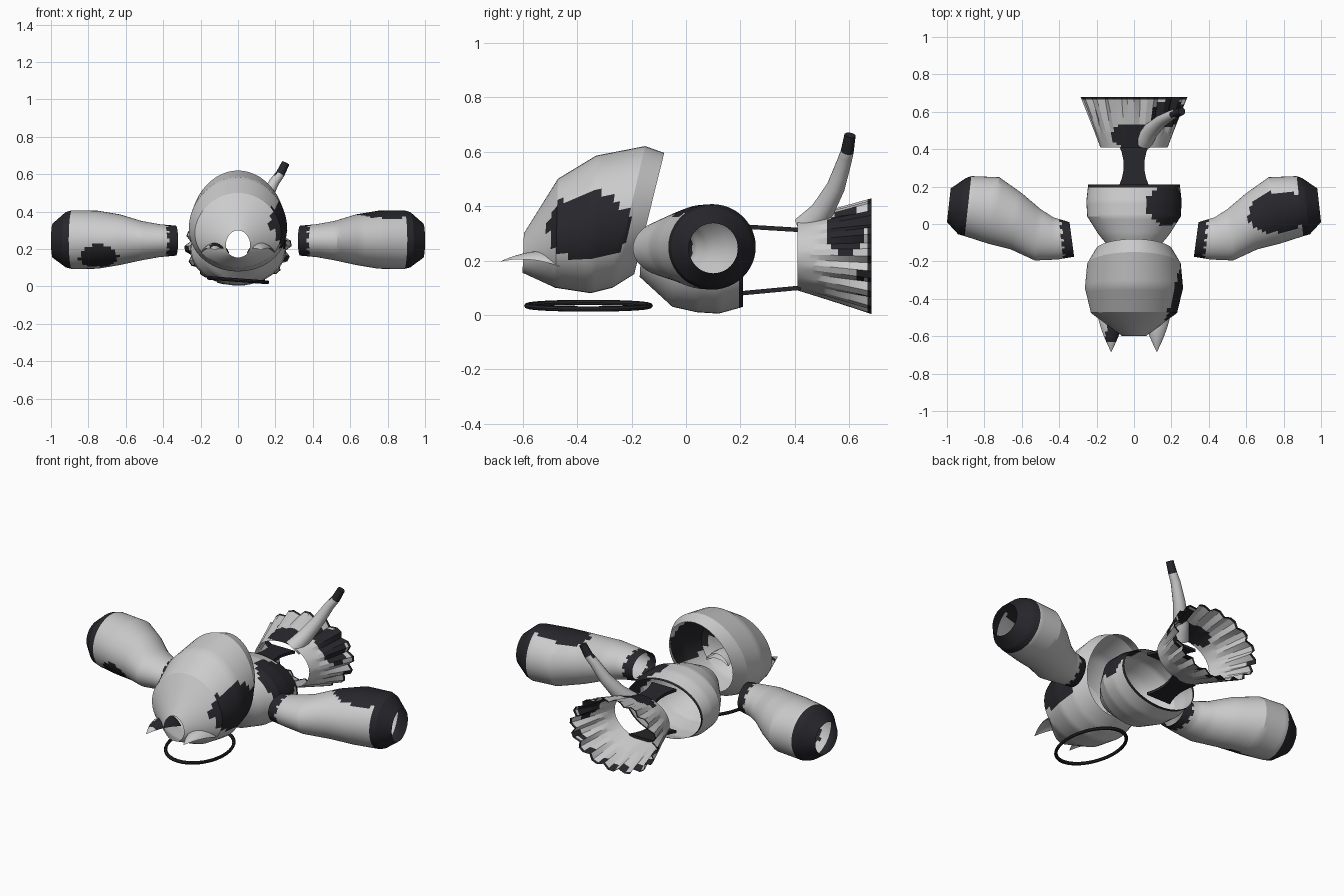
import bpy, math
from mathutils import Vector as V

if "Cube" in bpy.data.objects:
    bpy.data.objects.remove(bpy.data.objects["Cube"])

dark = bpy.data.materials.new("dark_patch")
dark.diffuse_color = (0.02, 0.02, 0.025, 1)
dark.use_nodes = True
dark.node_tree.nodes["Principled BSDF"].inputs["Base Color"].default_value = dark.diffuse_color


def add_mesh(name, verts, faces, is_dark=None, angle=25):
    me = bpy.data.meshes.new(name)
    me.from_pydata(verts, [], faces)
    me.materials.append(None)
    me.materials.append(dark)
    for p in me.polygons:
        p.material_index = int(bool(is_dark and is_dark(p.center)))
    ob = bpy.data.objects.new(name, me)
    bpy.context.collection.objects.link(ob)
    bpy.ops.object.select_all(action='DESELECT')
    ob.select_set(True)
    bpy.context.view_layer.objects.active = ob
    if angle:
        bpy.ops.object.shade_smooth_by_angle(angle=math.radians(angle))
    return ob


def loft(name, rings, is_dark=None, segs=48, sub=6, pleat=None, egg=0, angle=25):
    """Open shell through rings (centre, u, v), straight between the rings."""
    verts, rows = [], 0
    for i in range(len(rings) - 1):
        last = i == len(rings) - 2
        for k in range(sub + last):
            t = k / sub
            c, u, v = (V(a).lerp(V(b), t) for a, b in zip(rings[i], rings[i + 1]))
            for s in range(segs):
                a = 2 * math.pi * s / segs
                m = 1 + (pleat(s) * t if pleat else 0)
                verts.append(c + u * math.cos(a) * m * (1 - egg * math.sin(a))
                             + v * math.sin(a) * m)
            rows += 1
    faces = [(r * segs + s, r * segs + (s + 1) % segs,
              (r + 1) * segs + (s + 1) % segs, (r + 1) * segs + s)
             for r in range(rows - 1) for s in range(segs)]
    return add_mesh(name, verts, faces, is_dark, angle)


def side_rings(rows):
    """Rings from (top y, top z, bottom y, bottom z, half width)."""
    out = []
    for ty, tz, by, bz, w in rows:
        a, b = V((0, ty, tz)), V((0, by, bz))
        out.append(((a + b) / 2, V((w, 0, 0)), (a - b) / 2))
    return out


def spot(p, c, r):
    d = [(p[i] - c[i]) / r[i] for i in range(3)]
    wobble = 1 + 0.06 * math.sin(5 * math.atan2(d[2], d[1] + d[0]))
    return sum(x * x for x in d) < wobble


# Hood, open at the crown and at the neck
loft("hood", side_rings([
    (-0.595, 0.30, -0.60, 0.155, 0.065),
    (-0.47, 0.50, -0.48, 0.10, 0.23),
    (-0.33, 0.585, -0.35, 0.08, 0.262),
    (-0.15, 0.62, -0.27, 0.10, 0.25),
    (-0.08, 0.595, -0.19, 0.15, 0.205)]),
    lambda p: spot(p, (0.25, -0.37, 0.33), (0.13, 0.17, 0.125)), egg=0.08)

# Torso with dark hem
loft("torso", side_rings([
    (-0.16, 0.31, -0.17, 0.14, 0.10),
    (-0.06, 0.36, -0.05, 0.03, 0.19),
    (0.04, 0.39, 0.04, 0.01, 0.25),
    (0.12, 0.385, 0.12, 0.005, 0.255),
    (0.21, 0.36, 0.21, 0.03, 0.245)]),
    lambda p: p.y > 0.198 or spot(p, (0.19, 0.10, 0.30), (0.15, 0.11, 0.14)))

# Narrow front and back straps joining torso and skirt
for name, z0, z1 in (("upper_strap", 0.325, 0.312), ("lower_strap", 0.08, 0.10)):
    verts, n = [], 7
    for i in range(n):
        t = i / (n - 1)
        w = 0.055 + 0.025 * (2 * t - 1) ** 2
        z = z0 + (z1 - z0) * t
        for x, h in ((-w, -0.008), (w, -0.008), (w, 0.008), (-w, 0.008)):
            verts.append((x, 0.205 + 0.215 * t, z + h))
    faces = [(4 * i + k, 4 * i + (k + 1) % 4, 4 * i + 4 + (k + 1) % 4, 4 * i + 4 + k)
             for i in range(n - 1) for k in range(4)]
    faces += [(3, 2, 1, 0), tuple(4 * (n - 1) + k for k in range(4))]
    add_mesh(name, verts, faces, lambda p: True)


# Pleated skirt
def skirt_dark(p):
    a = math.atan2(p.z - 0.22, p.x)
    block = p.y > 0.62 and p.z < 0.22 and math.sin(16 * a) > 0.5
    return (p.y > 0.668 or block
            or spot(p, (-0.02, 0.47, 0.36), (0.11, 0.07, 0.06))
            or spot(p, (0.20, 0.59, 0.34), (0.12, 0.08, 0.13)))


loft("pleated_skirt", side_rings([(0.41, 0.355, 0.41, 0.09, 0.18),
                                  (0.68, 0.42, 0.68, 0.012, 0.275)]),
     skirt_dark, sub=20, pleat=lambda s: (0.04, 0.04, -0.07)[s % 3], angle=20)

# Tail with dark tip
path = [((0.05, 0.44, 0.32), 0.05), ((0.09, 0.50, 0.38), 0.043),
        ((0.145, 0.55, 0.47), 0.034), ((0.195, 0.58, 0.56), 0.027),
        ((0.225, 0.592, 0.60), 0.024), ((0.255, 0.602, 0.66), 0.021)]
rings = []
for i, (c, r) in enumerate(path):
    d = V(path[min(i + 1, 5)][0]) - V(path[max(i - 1, 0)][0])
    u = d.cross(V((0, 1, 0))).normalized()
    rings.append((V(c), u * r, d.normalized().cross(u) * r))
rings.append((rings[-1][0], rings[-1][1] * 0.01, rings[-1][2] * 0.01))
loft("tail", rings, lambda p: p.z > 0.60, segs=14, sub=2, angle=35)

# Sleeves: (front x, y, back x, y, half height, centre z)
sleeve = [(0.32, -0.175, 0.345, 0.01, 0.08, 0.245),
          (0.41, -0.19, 0.43, 0.035, 0.088, 0.245),
          (0.53, -0.195, 0.50, 0.08, 0.105, 0.245),
          (0.66, -0.135, 0.60, 0.165, 0.135, 0.25),
          (0.78, -0.105, 0.72, 0.25, 0.155, 0.25),
          (0.905, -0.065, 0.87, 0.256, 0.157, 0.25),
          (0.94, -0.055, 0.90, 0.245, 0.148, 0.25),
          (1.0, 0.01, 0.98, 0.19, 0.092, 0.245)]
for name, s in (("right_sleeve", 1), ("left_sleeve", -1)):
    rings = []
    for fx, fy, bx, by, h, z in sleeve:
        a, b = V((s * fx, fy, z)), V((s * bx, by, z))
        rings.append(((a + b) / 2, (b - a) / 2, V((0, 0, h))))

    def sleeve_dark(p, s=s):
        x = abs(p.x)
        scallop = 0.018 * abs(math.sin(6 * math.atan2(p.z - 0.245, p.y + 0.085)))
        patch = ((0.77, 0.06, 0.40), (0.17, 0.12, 0.09)) if s > 0 else \
                ((-0.75, -0.10, 0.14), (0.11, 0.12, 0.085))
        return (x + 0.11 * (p.y - 0.1) > 0.888 or x - 0.1 * (p.y + 0.085) < 0.372 + scallop
                or spot(p, *patch))
    loft(name, rings, sleeve_dark)

# Curled pointed ears
for name, s in (("right_ear", 1), ("left_ear", -1)):
    verts, n, m = [], 9, 8
    for i in range(n):
        t = i / (n - 1)
        w = 0.075 * max(0.01, 1 - t ** 1.5)
        mid = 0.218 + 0.045 * t - 0.068 * t * t
        for k in range(2 * m):
            a = 2 * math.pi * k / (2 * m)
            x = math.cos(a)
            arch = 0.04 * (1 - t) * x * x
            thick = 0.014 * (1 - t) * math.sin(a)
            verts.append((s * (0.122 + w * x), -0.465 - 0.22 * t, mid - arch + thick))
    faces = [(i * 2 * m + k, i * 2 * m + (k + 1) % (2 * m),
              (i + 1) * 2 * m + (k + 1) % (2 * m), (i + 1) * 2 * m + k)
             for i in range(n - 1) for k in range(2 * m)]
    add_mesh(name, verts, faces,
             lambda p, s=s: s < 0 and p.x > -0.15 and p.y > -0.62)

# Loose oval collar ring under the hood
bpy.ops.mesh.primitive_torus_add(major_radius=0.225, minor_radius=0.011,
                                 major_segments=48, minor_segments=8,
                                 location=(0, -0.358, 0.034), rotation=(0, 0.075, 0))
ring = bpy.context.object
ring.name = "collar_ring"
ring.scale = (0.71, 1, 0.9)
ring.data.materials.append(dark)
bpy.ops.object.shade_smooth_by_angle()
